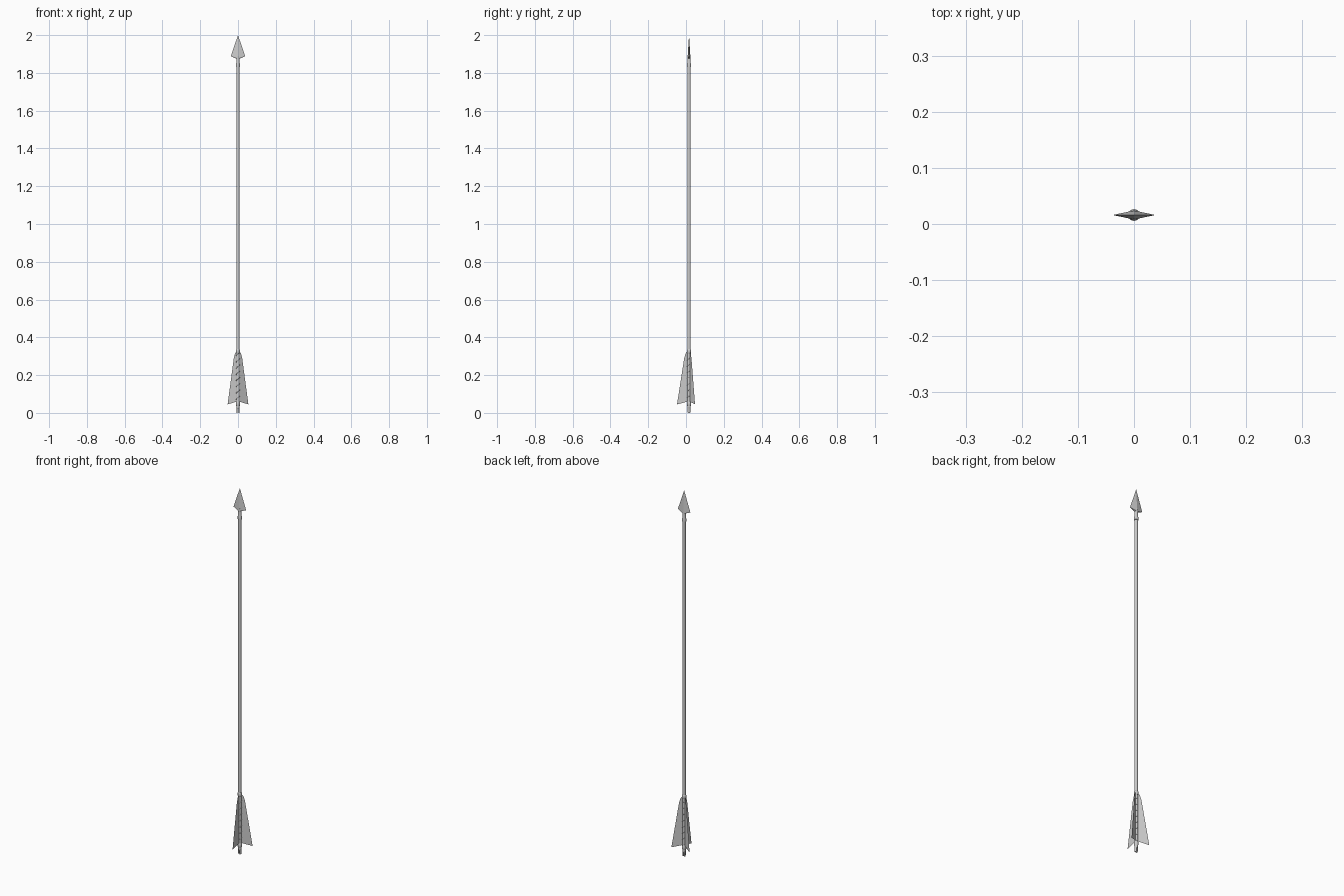
import bpy, bmesh, math
from mathutils import Vector

if "Cube" in bpy.data.objects:
    bpy.data.objects.remove(bpy.data.objects["Cube"])

CY = 0.016   # the shaft sits slightly behind the origin


def make(name, verts, faces, smooth=False):
    mesh = bpy.data.meshes.new(name)
    mesh.from_pydata(verts, [], faces)
    ob = bpy.data.objects.new(name, mesh)
    bpy.context.collection.objects.link(ob)
    bm = bmesh.new()
    bm.from_mesh(mesh)
    bmesh.ops.recalc_face_normals(bm, faces=bm.faces)
    bm.to_mesh(mesh)
    bm.free()
    if smooth:
        bpy.context.view_layer.objects.active = ob
        ob.select_set(True)
        bpy.ops.object.shade_smooth_by_angle(angle=math.radians(50))
        ob.select_set(False)
    return ob


def lathe(name, profile, n=12):
    """Turned part from (radius, z) points, capped at both ends."""
    verts = [(r * math.cos(2 * math.pi * i / n), CY + r * math.sin(2 * math.pi * i / n), z)
             for r, z in profile for i in range(n)]
    faces = [(k * n + i, k * n + (i + 1) % n, (k + 1) * n + (i + 1) % n, (k + 1) * n + i)
             for k in range(len(profile) - 1) for i in range(n)]
    last = (len(profile) - 1) * n
    faces += [tuple(range(n)), tuple(range(last, last + n))]
    return make(name, verts, faces, True)


# Shaft, head socket and the collar above the feathers
lathe("shaft", [(0.0085, 0.03), (0.0085, 1.84)])
lathe("head_socket", [(0.0105, 1.83), (0.0105, 1.845), (0.009, 1.85), (0.008, 1.89)])
lathe("front_binding", [(0.0088, 0.315), (0.0105, 0.318), (0.0105, 0.334), (0.0088, 0.337)])

# Nock with a string slot
nock = lathe("nock", [(0.007, 0.0), (0.008, 0.005), (0.008, 0.035), (0.0105, 0.04), (0.0105, 0.055), (0.0085, 0.06)])
bpy.ops.mesh.primitive_cube_add(size=1, location=(0, CY, 0.005))
cutter = bpy.context.object
cutter.name = "slot_cutter"
cutter.scale = (0.006, 0.05, 0.035)
cutter.hide_render = True
cutter.hide_set(True)
mod = nock.modifiers.new("slot", "BOOLEAN")
mod.operation = 'DIFFERENCE'
mod.object = cutter

# Arrowhead: flattened four-sided blade
W, T = 0.038, 0.008
make("arrowhead",
     [(0, CY, 2.0), (-W, CY, 1.888), (0, CY - T, 1.875), (W, CY, 1.888), (0, CY + T, 1.875), (0, CY, 1.872)],
     [(0, 1, 2), (0, 2, 3), (0, 3, 4), (0, 4, 1), (5, 2, 1), (5, 3, 2), (5, 4, 3), (5, 1, 4)])

# Three thin feathers, one facing the front
feather = [(0.006, 0.06), (0.0635, 0.045), (0.0255, 0.29), (0.018, 0.315), (0.006, 0.328)]
for k in range(3):
    a = math.radians(-90 + 120 * k)
    make(f"feather_{k + 1}",
         [(r * math.cos(a), CY + r * math.sin(a), z) for r, z in feather],
         [tuple(range(len(feather)))])

# Thread wound in a spiral around the feathered part
curve = bpy.data.curves.new("thread", 'CURVE')
curve.dimensions = '3D'
curve.bevel_depth = 0.0014
curve.bevel_resolution = 0
spline = curve.splines.new('POLY')
turns, steps = 8, 12
spline.points.add(turns * steps)
for i, p in enumerate(spline.points):
    a = 2 * math.pi * i / steps
    p.co = (0.0088 * math.cos(a), CY + 0.0088 * math.sin(a), 0.055 + 0.265 * i / (turns * steps), 1)
bpy.context.collection.objects.link(bpy.data.objects.new("thread", curve))
